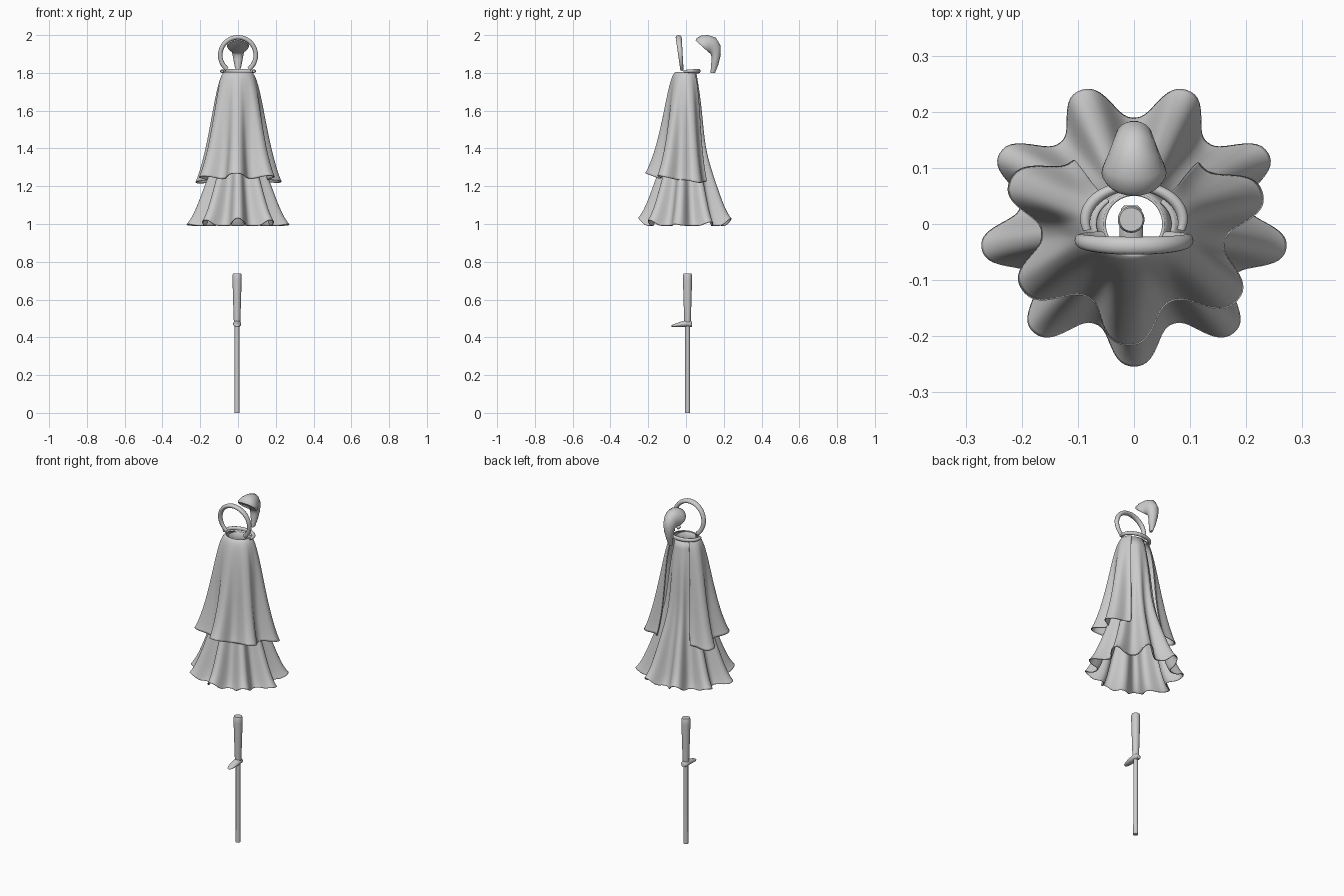
import bpy
import bmesh
from math import sin, cos, radians, tau

cube = bpy.data.objects.get("Cube")
if cube:
    bpy.data.objects.remove(cube, do_unlink=True)

GREY = (0.6, 0.6, 0.6, 1)
mat = bpy.data.materials.new("plain_grey")
mat.use_nodes = True
mat.diffuse_color = GREY
mat.node_tree.nodes["Principled BSDF"].inputs["Base Color"].default_value = GREY


def loft(name, rings, solid=True, angle=50):
    """Skin a list of point rings; solid parts get closed sides and end caps."""
    bm = bmesh.new()
    rows = [[bm.verts.new(p) for p in ring] for ring in rings]
    n = len(rows[0])
    for a, b in zip(rows, rows[1:]):
        for i in range(n if solid else n - 1):
            j = (i + 1) % n
            bm.faces.new((a[i], b[i], b[j], a[j]))
    if solid:
        bm.faces.new(rows[0])
        bm.faces.new(rows[-1][::-1])
        bmesh.ops.recalc_face_normals(bm, faces=bm.faces)
    else:
        bmesh.ops.remove_doubles(bm, verts=bm.verts, dist=1e-5)
    mesh = bpy.data.meshes.new(name)
    bm.to_mesh(mesh)
    bm.free()
    mesh.materials.append(mat)
    obj = bpy.data.objects.new(name, mesh)
    bpy.context.collection.objects.link(obj)
    bpy.ops.object.select_all(action='DESELECT')
    obj.select_set(True)
    bpy.context.view_layer.objects.active = obj
    bpy.ops.object.shade_smooth_by_angle(angle=radians(angle))
    return obj


def circle(n=20):
    return [tau * i / n for i in range(n)]


def cloth(name, profile, start, end, peak, spacing, hem, stretch, columns):
    """Pleated sheet; profile rows are (height, mean radius, pleat depth)."""
    angles = [radians(start + (end - start) * i / columns) for i in range(columns + 1)]
    top, low = profile[0][0], profile[-1][0]
    rings = []
    for z, r, depth in profile:
        t = (top - z) / (top - low)
        sx, sy = (s0 + (s1 - s0) * t for s0, s1 in stretch)
        ring = []
        for a in angles:
            wave = sin(1.35 * cos((a - radians(peak)) * 360 / spacing))
            rad = r + depth * wave
            drop = (hem(a, wave) - low) * t ** 3
            ring.append((rad * sx * cos(a), rad * sy * sin(a), z + drop))
        rings.append(ring)
    obj = loft(name, rings, solid=False, angle=80)
    sub = obj.modifiers.new("smooth_folds", 'SUBSURF')
    sub.levels = sub.render_levels = 1
    solid = obj.modifiers.new("cloth_thickness", 'SOLIDIFY')
    solid.thickness = 0.005
    solid.offset = -1


# Long under robe, nine pleats all the way round
cloth("under_robe",
      [(1.8, .055, 0), (1.7, .074, .001), (1.6, .086, .003), (1.5, .094, .006),
       (1.4, .104, .009), (1.3, .127, .014), (1.2, .157, .021), (1.1, .188, .027),
       (1.04, .211, .032), (1.01, .228, .035), (1.0, .236, .036)],
      0, 360, 70, 40,
      lambda a, w: .992 + .042 * abs(sin(a)) * max(w, 0),
      ((1, 1.02), (1, .94)), 108)

# Shorter over cape, five pleats, open at the back
cloth("over_cape",
      [(1.805, .057, 0), (1.8, .067, 0), (1.77, .082, .001), (1.7, .098, .004),
       (1.6, .114, .009), (1.5, .129, .016), (1.4, .147, .023), (1.32, .167, .029),
       (1.26, .186, .034), (1.24, .196, .036)],
      130, 407, 267, 54,
      lambda a, w: 1.232 - .024 * sin(a) + .014 * w * -sin(a),
      ((1.2, 1.03), (.95, .94)), 80)

# Upright hoop above the neck, leaning slightly forward
hoop = []
for i in range(41):
    a = radians(-52 + 284 * i / 40)
    deep = .012 + .004 * sin(a)
    ring = []
    for b in circle(12):
        r = .094 + .012 * cos(b)
        z = 1.894 + r * sin(a)
        ring.append((r * cos(a), -.03 - .1 * (z - 1.9) + deep * sin(b), z))
    hoop.append(ring)
loft("hoop", hoop)

# Collar band round the sides and back of the neck, thin at its front ends
collar = []
for i in range(33):
    a = radians(-16 + 212 * i / 32)
    thick = .6 + .4 * min(1, max(0, sin(a) + .3))
    ring = []
    for b in circle(12):
        r = 1 + .14 * thick * cos(b)
        ring.append((.087 * r * cos(a), .006 + .062 * r * sin(a),
                     1.809 + .011 * thick * sin(b)))
    collar.append(ring)
loft("collar", collar)

# Curled tail with a wide mouth: outer (y, z), inner (y, z), half width
curl = [(.05, 1.972, .124, 1.905, .054), (.056, 1.984, .127, 1.904, .058),
        (.08, 1.997, .129, 1.902, .054), (.118, 2.0, .131, 1.898, .046),
        (.158, 1.986, .133, 1.892, .038), (.183, 1.945, .135, 1.882, .032),
        (.184, 1.895, .135, 1.865, .026), (.17, 1.84, .132, 1.835, .018),
        (.154, 1.8, .13, 1.8, .008)]
tail = []
for oy, oz, iy, iz, w in curl:
    tail.append([(w * sin(b), (oy + iy + (oy - iy) * cos(b)) / 2,
                  (oz + iz + (oz - iz) * cos(b)) / 2) for b in circle(24)])
loft("curled_tail", tail, angle=60)


def post(name, stations):
    """Round upright part; stations are (height, radius)."""
    loft(name, [[(-.005 + r * cos(b), .008 + r * sin(b), z) for b in circle()]
                for z, r in stations])


# Thin pole and the thicker leg above it
post("pole", [(0, .0135), (.05, .0135), (.07, .0125), (.47, .0125)])
post("leg", [(.465, .016), (.5, .018), (.6, .021), (.7, .024), (.73, .024), (.737, .021)])

# Pointed foot at the top of the pole: (y, half width, height)
foot = []
for y, w, h in [(.033, .012, .022), (.027, .018, .032), (0, .021, .035),
                (-.03, .021, .027), (-.06, .017, .016), (-.074, .011, .011),
                (-.078, .004, .006)]:
    foot.append([(-.005 + w * cos(b), y, .455 + h * (1 + sin(b)) / 2)
                 for b in circle(16)])
loft("foot", foot)
